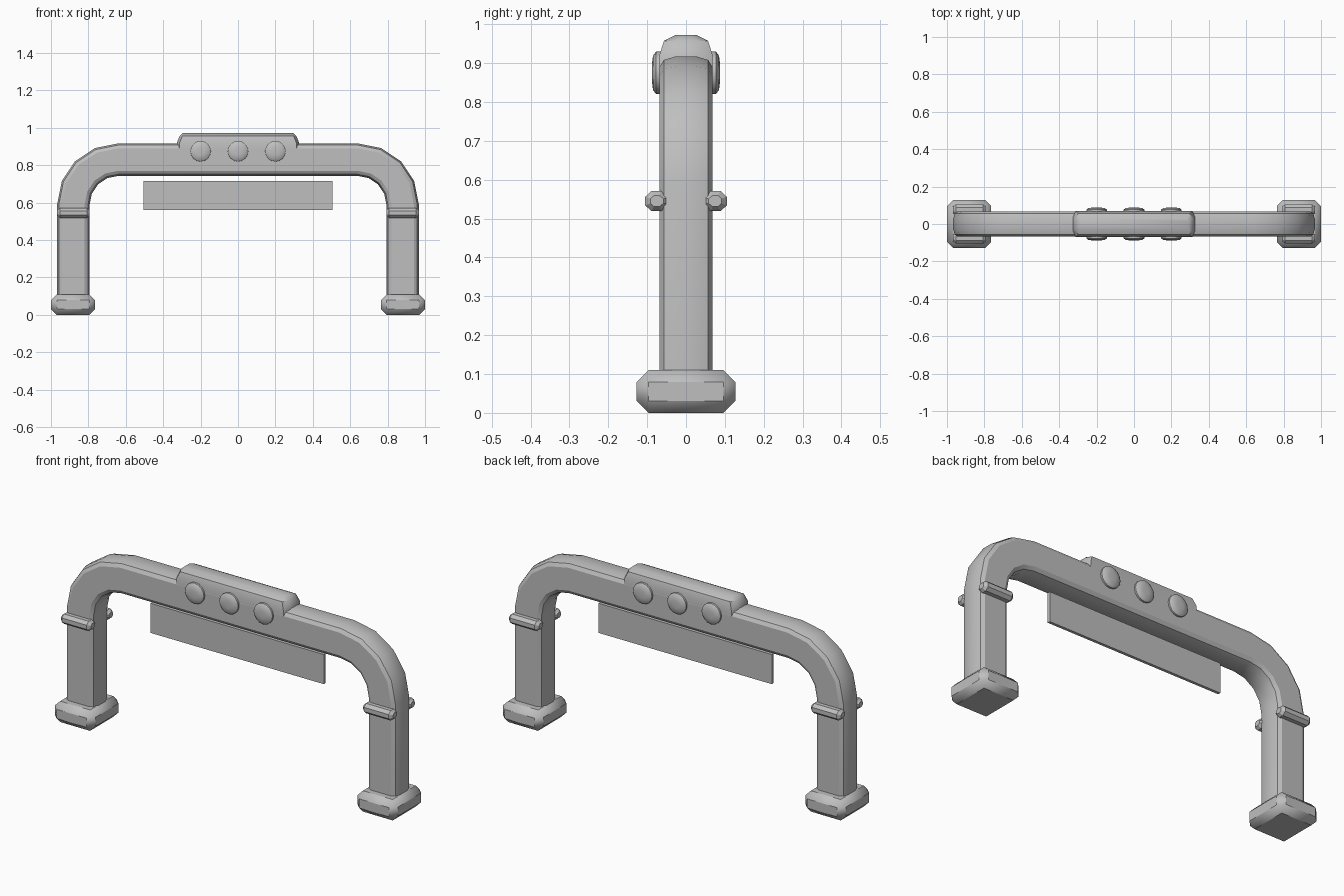
import bpy, bmesh, math
from mathutils import Vector

cube = bpy.data.objects.get("Cube")
if cube:
    bpy.data.objects.remove(cube, do_unlink=True)

grey = bpy.data.materials.new("plain grey")
grey.use_nodes = True
COLOUR = (0.52, 0.52, 0.52, 1)
grey.diffuse_color = COLOUR
grey.node_tree.nodes["Principled BSDF"].inputs["Base Color"].default_value = COLOUR


def finish(name, bm, bevel=0):
    """Turn a bmesh into a shaded, coloured object."""
    bmesh.ops.recalc_face_normals(bm, faces=bm.faces)
    mesh = bpy.data.meshes.new(name)
    bm.to_mesh(mesh)
    bm.free()
    mesh.materials.append(grey)
    obj = bpy.data.objects.new(name, mesh)
    bpy.context.collection.objects.link(obj)
    if bevel:
        mod = obj.modifiers.new("chamfer", 'BEVEL')
        mod.width = bevel
        mod.segments = 1
    bpy.ops.object.select_all(action='DESELECT')
    obj.select_set(True)
    bpy.context.view_layer.objects.active = obj
    bpy.ops.object.shade_smooth_by_angle(angle=math.radians(30))
    return obj


def loft(name, rings):
    """Skin a list of equal-length closed rings and cap both ends."""
    bm = bmesh.new()
    loops = [[bm.verts.new(p) for p in ring] for ring in rings]
    count = len(loops[0])
    for a, b in zip(loops, loops[1:]):
        for i in range(count):
            j = (i + 1) % count
            bm.faces.new((a[i], a[j], b[j], b[i]))
    bm.faces.new(loops[0])
    bm.faces.new(loops[-1])
    return finish(name, bm)


def box(name, centre, size, bevel=0):
    bm = bmesh.new()
    bmesh.ops.create_cube(bm, size=1)
    bmesh.ops.scale(bm, vec=size, verts=bm.verts)
    bmesh.ops.translate(bm, vec=centre, verts=bm.verts)
    return finish(name, bm, bevel)


# Arch: a rounded rectangular tube swept up, over and down
quarter = [(0.087, 0.027), (0.078, 0.057), (0.06, 0.068)]
section = (quarter + [(-r, y) for r, y in reversed(quarter)]
           + [(-r, -y) for r, y in quarter]
           + [(r, -y) for r, y in reversed(quarter)])
BEND_X, BEND_Z, RADIUS, STEPS = 0.64, 0.59, 0.24, 4
half = [(BEND_X + RADIUS, 0.003, 0)]
for k in range(STEPS + 1):
    a = math.pi / 2 * k / STEPS
    half.append((BEND_X + RADIUS * math.cos(a), BEND_Z + RADIUS * math.sin(a), a))
path = half + [(-x, z, math.pi - a) for x, z, a in reversed(half)]
loft("arch_tube", [[Vector((x + r * math.cos(a), y, z + r * math.sin(a)))
                    for r, y in section] for x, z, a in path])

# Raised housing on top of the beam
levels = [(0.87, 0.33, 0.067), (0.92, 0.327, 0.0685),
          (0.957, 0.312, 0.057), (0.972, 0.295, 0.028)]
rings = []
for z, hx, hy in levels:
    cut = hx - 0.015
    rings.append([Vector((x, y, z)) for x, y in (
        (hx, -hy * 0.5), (hx, hy * 0.5), (cut, hy), (-cut, hy),
        (-hx, hy * 0.5), (-hx, -hy * 0.5), (-cut, -hy), (cut, -hy))])
loft("top_housing", rings)

# Round domed lamps on the front and back of the housing
SIDES = 16
for face, s in (("front", -1), ("back", 1)):
    for i, cx in enumerate((-0.2, 0, 0.2)):
        profile = [(0.055, 0.05), (0.055, 0.077), (0.044, 0.085), (0.02, 0.088)]
        loft(f"{face}_lamp_{i + 1}", [
            [Vector((cx + r * math.cos(t), s * y, 0.875 + r * math.sin(t)))
             for t in (math.tau * k / SIDES for k in range(SIDES))]
            for r, y in profile])

# Feet and the clasps on each leg
clasp = [(-0.03, 0.01), (-0.01, 0.026), (0.015, 0.026), (0.031, 0.011)]
clasp += [(y, -z) for y, z in reversed(clasp)]
for side, sx in (("left", 1), ("right", -1)):
    box(f"{side}_foot", (sx * 0.882, 0, 0.055), (0.236, 0.254, 0.11), 0.031)
    for face, sy in (("front", -1), ("back", 1)):
        loft(f"{side}_{face}_clasp", [
            [Vector((sx * 0.88 + x, sy * (0.074 + y * k), 0.545 + z * k))
             for y, z in clasp]
            for x, k in ((-0.087, 0.55), (-0.072, 1), (0.072, 1), (0.087, 0.55))])

# Thin panel hanging under the beam
box("hanging_panel", (0, 0, 0.638), (1.01, 0.015, 0.156))
